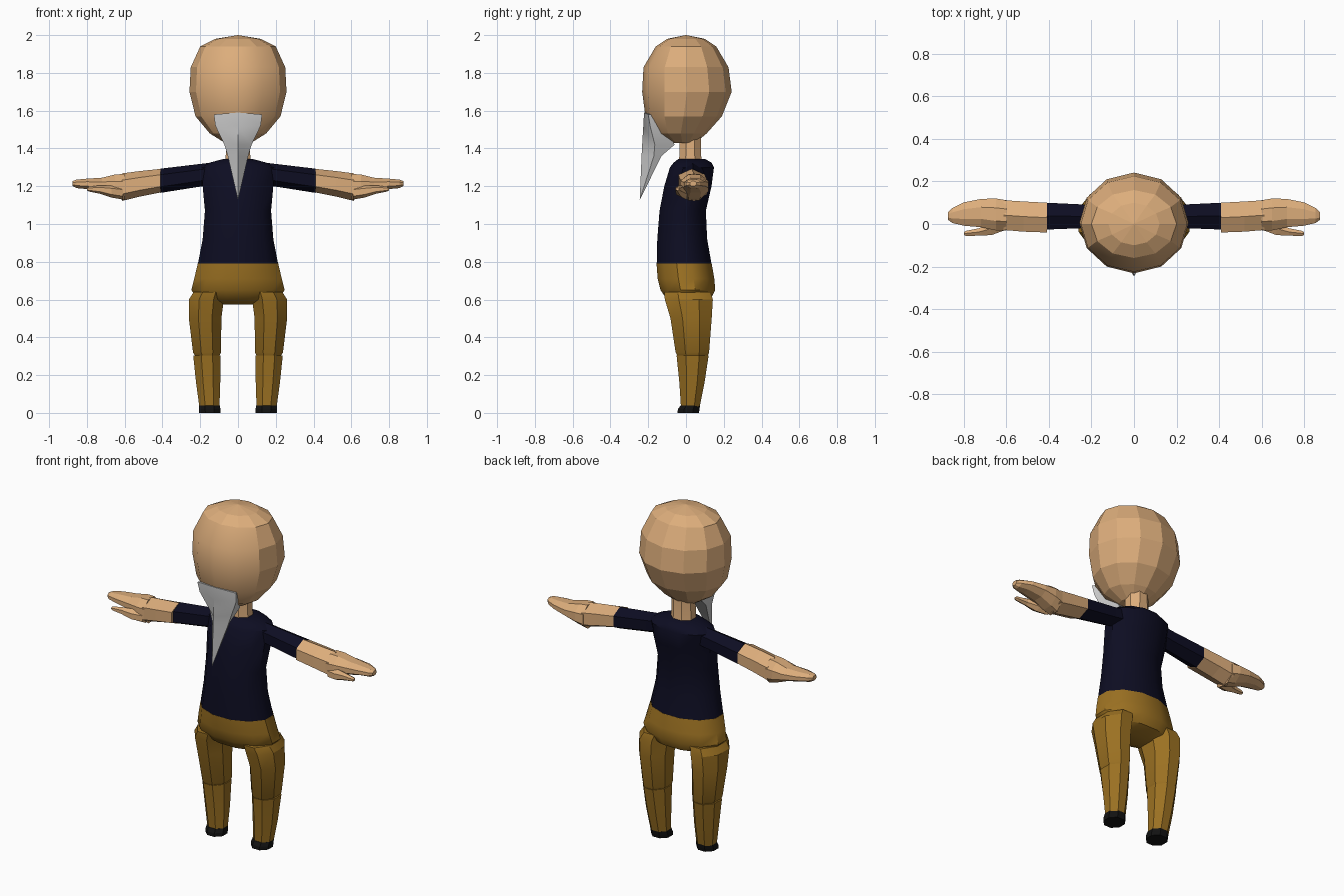
import bpy, bmesh, math


def material(name, rgb):
    m = bpy.data.materials.new(name)
    m.diffuse_color = (*rgb, 1)
    return m


SKIN = material("skin", (0.72, 0.42, 0.20))
SHIRT = material("navy", (0.004, 0.004, 0.016))
PANTS = material("ochre", (0.33, 0.165, 0.016))
SHOE = material("black", (0.006, 0.006, 0.006))
BEARD = material("grey", (0.62, 0.62, 0.62))


def ring(n, phase, a0, a1, b0, b1):
    """n-sided loop that exactly fills the box a0..a1, b0..b1."""
    ang = [2 * math.pi * (i + phase) / n for i in range(n)]
    ca, sa = [math.cos(t) for t in ang], [math.sin(t) for t in ang]
    ma, mb = max(ca), max(sa)
    return [((a0 + a1) / 2 + (a1 - a0) / 2 * c / ma,
             (b0 + b1) / 2 + (b1 - b0) / 2 * s / mb) for c, s in zip(ca, sa)]


def skin_loops(name, loops, mat, smooth=None, mirror=False):
    """Bridge equal-length loops of 3D points and cap both ends."""
    bm = bmesh.new()
    vs = [[bm.verts.new(p) for p in loop] for loop in loops]
    n = len(vs[0])
    for lo, hi in zip(vs, vs[1:]):
        for i in range(n):
            j = (i + 1) % n
            bm.faces.new((lo[i], lo[j], hi[j], hi[i]))
    bm.faces.new(vs[0][::-1])
    bm.faces.new(vs[-1])
    bmesh.ops.remove_doubles(bm, verts=bm.verts, dist=0.0005)
    bmesh.ops.recalc_face_normals(bm, faces=bm.faces)
    me = bpy.data.meshes.new(name)
    bm.to_mesh(me)
    bm.free()
    me.materials.append(mat)
    ob = bpy.data.objects.new(name, me)
    bpy.context.collection.objects.link(ob)
    if smooth is not None:
        bpy.ops.object.select_all(action='DESELECT')
        ob.select_set(True)
        bpy.context.view_layer.objects.active = ob
        bpy.ops.object.shade_smooth_by_angle(angle=math.radians(smooth))
    if mirror:
        ob.modifiers.new("mirror", 'MIRROR').use_mirror_merge = False
    return ob


def upright(name, rows, n, phase, mat, **kw):
    """rows: z, x0, x1, y0, y1"""
    loops = [[(x, y, r[0]) for x, y in ring(n, phase, *r[1:])] for r in rows]
    return skin_loops(name, loops, mat, **kw)


def sideways(name, rows, n, phase, mat, **kw):
    """rows: x, y0, y1, z0, z1"""
    loops = [[(r[0], y, z) for y, z in ring(n, phase, *r[1:])] for r in rows]
    return skin_loops(name, loops, mat, **kw)


# Head: faceted, with a smooth face area
head = upright("head", [(z, -w, w, a, b) for z, w, a, b in (
    (1.43, 0.07, -0.09, 0.05), (1.48, 0.15, -0.165, 0.11),
    (1.57, 0.225, -0.215, 0.19), (1.70, 0.257, -0.232, 0.242),
    (1.83, 0.25, -0.225, 0.225), (1.94, 0.20, -0.16, 0.16),
    (1.98, 0.12, -0.10, 0.10), (2.0, 0.002, -0.002, 0.002))], 12, 0, SKIN)
for f in head.data.polygons:
    f.use_smooth = f.center.y < -0.1 and 1.5 < f.center.z < 1.9

upright("neck", [(1.28, -0.075, 0.075, -0.045, 0.095),
                 (1.36, -0.065, 0.065, -0.035, 0.08),
                 (1.52, -0.06, 0.06, -0.035, 0.08)], 8, 0.5, SKIN, smooth=30)

# Beard: wedge tapering to a point, with a ridge down the front
beard_rows = ((1.58, 0.128, -0.222, -0.20, -0.15), (1.52, 0.120, -0.226, -0.19, -0.11),
              (1.42, 0.072, -0.232, -0.165, -0.06), (1.36, 0.054, -0.235, -0.17, -0.13),
              (1.13, 0.001, -0.245, -0.244, -0.243))
skin_loops("beard", [[(0, yf, z + (0.01 if z > 1.55 else 0)), (w, ym, z), (w * 0.75, yb, z),
                      (-w * 0.75, yb, z), (-w, ym, z)]
                     for z, w, yf, ym, yb in beard_rows], BEARD, smooth=30)

# Shirt body
upright("shirt", [(z, -w, w, a, b) for z, w, a, b in (
    (0.79, 0.212, -0.155, 0.135), (0.92, 0.187, -0.152, 0.112),
    (1.07, 0.175, -0.14, 0.105), (1.20, 0.187, -0.115, 0.135),
    (1.30, 0.192, -0.085, 0.148), (1.325, 0.15, -0.065, 0.135),
    (1.345, 0.075, -0.04, 0.10))], 12, 0.5, SHIRT, smooth=40)

# Trousers: hips, thighs and shins
upright("hips", [(z, -w, w, a, b) for z, w, a, b in (
    (0.575, 0.13, -0.04, 0.07), (0.60, 0.21, -0.10, 0.13),
    (0.65, 0.247, -0.135, 0.155), (0.71, 0.232, -0.15, 0.15),
    (0.79, 0.213, -0.156, 0.136))], 12, 0.5, PANTS, smooth=40)
upright("thigh", [(0.30, 0.10, 0.225, -0.045, 0.115), (0.32, 0.09, 0.238, -0.055, 0.122),
                  (0.50, 0.088, 0.26, -0.082, 0.136), (0.60, 0.075, 0.26, -0.112, 0.142),
                  (0.64, 0.07, 0.235, -0.115, 0.13)], 8, 0.5, PANTS, smooth=30, mirror=True)
upright("shin", [(0.035, 0.098, 0.205, -0.027, 0.073), (0.16, 0.094, 0.222, -0.035, 0.098),
                 (0.305, 0.092, 0.237, -0.05, 0.12)], 8, 0.5, PANTS, smooth=30, mirror=True)
upright("shoe", [(0, 0.094, 0.206, -0.045, 0.068), (0.02, 0.093, 0.207, -0.043, 0.072),
                 (0.04, 0.096, 0.206, -0.028, 0.074)], 8, 0.5, SHOE, mirror=True)

# Arms: sleeve, forearm, hand and thumb
sideways("sleeve", [(0.14, -0.02, 0.09, 1.21, 1.325), (0.20, -0.018, 0.09, 1.198, 1.318),
                    (0.41, -0.026, 0.10, 1.165, 1.293)], 6, 0.5, SHIRT, mirror=True)
sideways("forearm", [(0.41, -0.04, 0.10, 1.167, 1.292), (0.52, -0.036, 0.106, 1.145, 1.28),
                     (0.615, -0.028, 0.112, 1.122, 1.268)], 6, 0.5, SKIN, mirror=True)
sideways("hand", [(0.60, -0.03, 0.112, 1.125, 1.265), (0.65, -0.03, 0.12, 1.14, 1.262),
                  (0.72, -0.015, 0.118, 1.168, 1.245), (0.80, -0.008, 0.102, 1.185, 1.24),
                  (0.855, 0.005, 0.075, 1.19, 1.235), (0.875, 0.02, 0.055, 1.20, 1.227)],
         8, 0.5, SKIN, mirror=True)
sideways("thumb", [(0.61, -0.03, 0.03, 1.13, 1.20), (0.67, -0.052, 0.01, 1.14, 1.205),
                   (0.73, -0.055, -0.02, 1.16, 1.205), (0.79, -0.056, -0.032, 1.172, 1.197),
                   (0.80, -0.052, -0.038, 1.178, 1.192)], 6, 0.5, SKIN, mirror=True)
